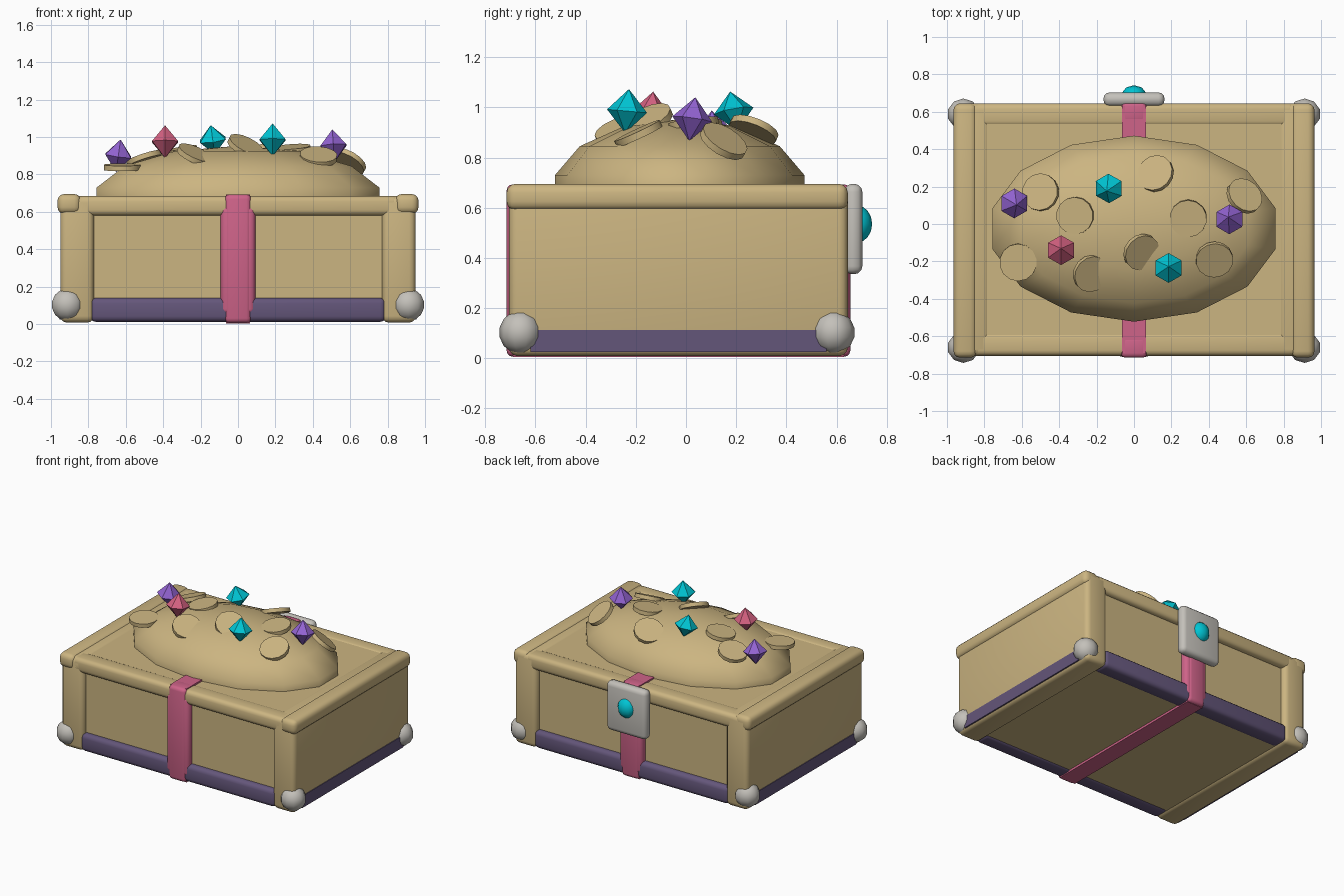
import bpy, bmesh, math
from mathutils import Matrix, Vector, Euler

if "Cube" in bpy.data.objects:
    bpy.data.objects.remove(bpy.data.objects["Cube"])


def material(name, r, g, b):
    m = bpy.data.materials.new(name)
    m.diffuse_color = (r, g, b, 1)
    m.use_nodes = True
    m.node_tree.nodes["Principled BSDF"].inputs["Base Color"].default_value = m.diffuse_color
    return m


TAN = material("tan", 0.60, 0.46, 0.22)
PINK = material("pink", 0.62, 0.125, 0.25)
PLUM = material("dark plum", 0.127, 0.093, 0.195)
VIOLET = material("violet", 0.29, 0.125, 0.64)
CYAN = material("cyan", 0.0, 0.56, 0.66)
SILVER = material("silver", 0.55, 0.53, 0.49)
ROSE = material("rose", 0.66, 0.12, 0.22)


def finish(name, bm, mat, smooth=None):
    me = bpy.data.meshes.new(name)
    bm.to_mesh(me)
    bm.free()
    me.materials.append(mat)
    ob = bpy.data.objects.new(name, me)
    bpy.context.collection.objects.link(ob)
    if smooth:
        bpy.ops.object.select_all(action='DESELECT')
        ob.select_set(True)
        bpy.context.view_layer.objects.active = ob
        bpy.ops.object.shade_smooth_by_angle(angle=math.radians(smooth))
    return ob


def box(name, x, y, z, mat, bevel=0.0):
    """Box from (min, max) ranges, with rounded edges."""
    bm = bmesh.new()
    bmesh.ops.create_cube(bm, size=1)
    size = Vector((x[1] - x[0], y[1] - y[0], z[1] - z[0]))
    mid = Vector((x[0] + x[1], y[0] + y[1], z[0] + z[1])) / 2
    bmesh.ops.scale(bm, vec=size, verts=bm.verts)
    bmesh.ops.translate(bm, vec=mid, verts=bm.verts)
    if bevel:
        bmesh.ops.bevel(bm, geom=bm.edges[:], offset=bevel, segments=3,
                        profile=0.5, affect='EDGES')
    return finish(name, bm, mat, 35 if bevel else None)


def ball(name, loc, radii, mat, segments, rings, smooth=60):
    bm = bmesh.new()
    bmesh.ops.create_uvsphere(bm, u_segments=segments, v_segments=rings, radius=1)
    bmesh.ops.scale(bm, vec=radii, verts=bm.verts)
    bmesh.ops.translate(bm, vec=loc, verts=bm.verts)
    return finish(name, bm, mat, smooth)


def placement(loc, tilt):
    rot = Euler([math.radians(a) for a in tilt]).to_matrix().to_4x4()
    return Matrix.Translation(loc) @ rot


def gem(name, loc, tilt, mat, r=0.08, h=0.088):
    """Six-sided double pyramid."""
    bm = bmesh.new()
    ring = [bm.verts.new((r * math.sin(i * math.pi / 3), r * math.cos(i * math.pi / 3), 0))
            for i in range(6)]
    top, low = bm.verts.new((0, 0, h)), bm.verts.new((0, 0, -h))
    for i in range(6):
        a, b = ring[i], ring[(i + 1) % 6]
        bm.faces.new((b, a, top))
        bm.faces.new((a, b, low))
    bmesh.ops.recalc_face_normals(bm, faces=bm.faces)
    bm.transform(placement(loc, tilt))
    return finish(name, bm, mat)


def coin(name, loc, tilt):
    bm = bmesh.new()
    bmesh.ops.create_cone(bm, cap_ends=True, segments=14, radius1=0.1, radius2=0.1, depth=0.028)
    bm.transform(placement(loc, tilt))
    return finish(name, bm, TAN, 40)


# Chest body, end walls and rails
box("body", (-0.9, 0.9), (-0.665, 0.605), (0.02, 0.68), TAN)
for s, side in ((-1, "left"), (1, "right")):
    box(side + "_end_wall", sorted((s * 0.77, s * 0.95)), (-0.705, 0.645), (0.008, 0.685), TAN, 0.035)
    box(side + "_top_rail", sorted((s * 0.84, s * 0.965)), (-0.715, 0.645), (0.59, 0.695), TAN, 0.035)
    box(side + "_base_strip", sorted((s * 0.90, s * 0.955)), (-0.62, 0.56), (0.025, 0.112), PLUM)
for y0, y1, side in ((-0.705, -0.58, "front"), (0.52, 0.645, "back")):
    box(side + "_top_rail", (-0.86, 0.86), (y0, y1), (0.58, 0.685), TAN, 0.03)
    box(side + "_base_bar", (-0.79, 0.79), (y0, y1), (0.012, 0.14), PLUM, 0.03)

# Strap running all the way round
box("strap_top", (-0.065, 0.065), (-0.69, 0.63), (0.6, 0.692), PINK)
box("strap_bottom", (-0.065, 0.065), (-0.69, 0.63), (0.004, 0.08), PINK)
for y0, y1, side in ((-0.715, -0.6, "front"), (0.54, 0.655, "back")):
    box("strap_" + side, (-0.07, 0.07), (y0, y1), (0.006, 0.693), PINK, 0.025)
    box("strap_sleeve_" + side, (-0.093, 0.093), (y0 + 0.005, y1 - 0.005), (0.05, 0.635), PINK, 0.03)

# Silver corner caps
for x in (-0.912, 0.912):
    for y in (-0.66, 0.588):
        ball("corner_cap", (x, y, 0.103), (0.088, 0.085, 0.087), SILVER, 10, 7)

# Lock plate and its round stone
box("lock_plate", (-0.163, 0.163), (0.63, 0.703), (0.335, 0.695), SILVER, 0.032)
ball("lock_stone", (0, 0.68, 0.535), (0.07, 0.062, 0.075), CYAN, 10, 8)

# Treasure heap
ball("treasure_mound", (0, -0.025, 0.666), (0.795, 0.51, 0.287), TAN, 14, 7)

# Coins: position and tilt
for loc, tilt in (
    ((-0.50, 0.17, 0.885), (-8, -18, 0)),
    ((-0.315, 0.045, 0.925), (4, -10, 0)),
    ((-0.62, -0.205, 0.838), (4, 0, 0)),
    ((-0.23, -0.265, 0.905), (18, 24, 0)),
    ((0.04, -0.15, 0.95), (22, 26, 0)),
    ((0.115, 0.27, 0.91), (-20, -22, 0)),
    ((0.29, 0.03, 0.935), (8, -4, 0)),
    ((0.43, -0.19, 0.895), (25, 4, 0)),
    ((0.59, 0.15, 0.865), (-28, 30, 0)),
):
    coin("coin", loc, tilt)

# Gems: position, tilt and colour
gem("violet_gem_left", (-0.64, 0.11, 0.90), (5, 8, 0), VIOLET)
gem("rose_gem", (-0.39, -0.14, 0.975), (-6, 0, 0), ROSE)
gem("cyan_gem_back", (-0.135, 0.19, 0.985), (10, -8, 0), CYAN, h=0.08)
gem("cyan_gem_front", (0.185, -0.235, 0.985), (-5, 0, 0), CYAN)
gem("violet_gem_right", (0.51, 0.025, 0.953), (-8, -4, 0), VIOLET)
